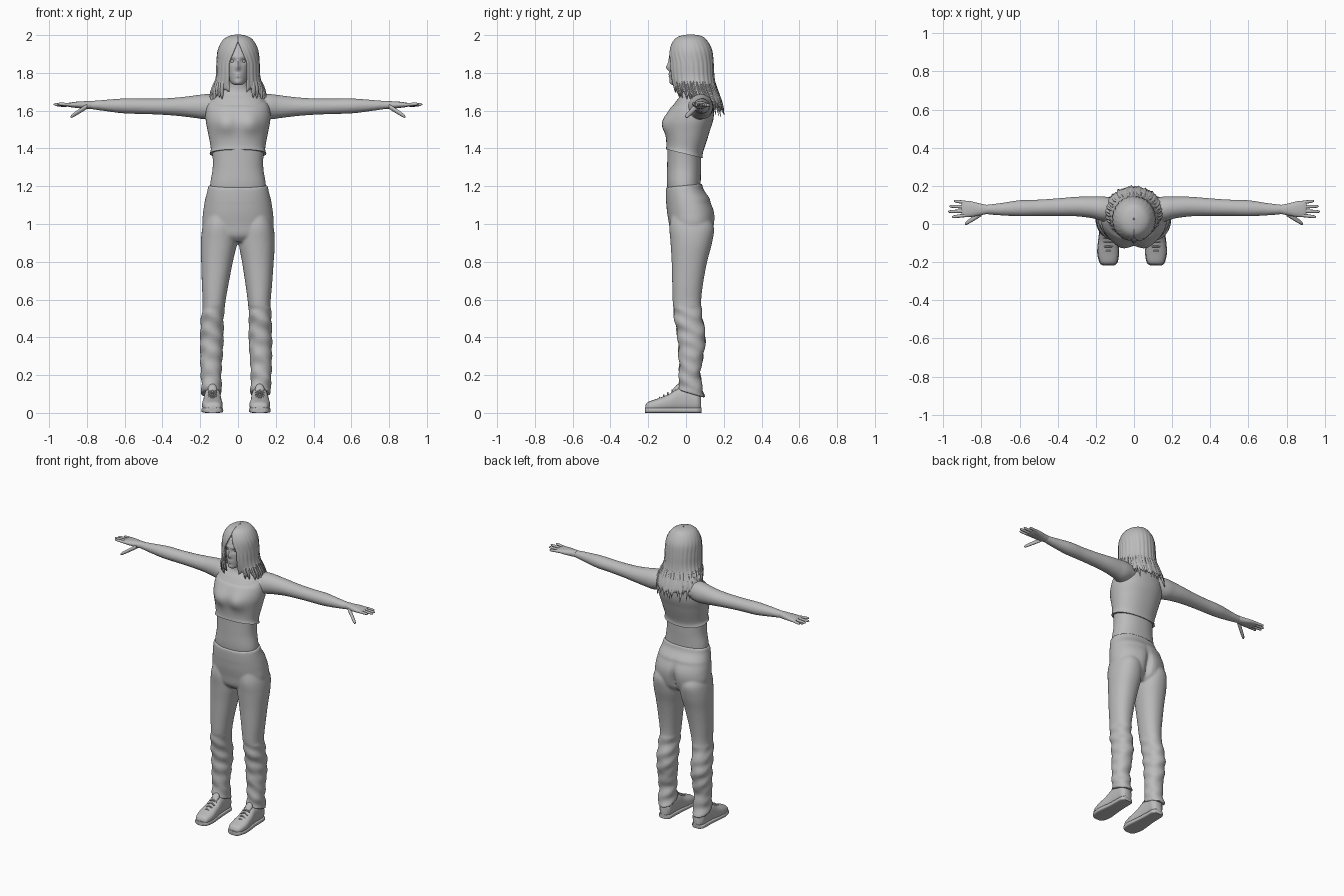
import bpy, bmesh, math, random
from math import exp, sin, cos, pi

random.seed(4)
if "Cube" in bpy.data.objects:
    bpy.data.objects.remove(bpy.data.objects["Cube"])

grey = bpy.data.materials.new("plain grey")
grey.use_nodes = True
grey.diffuse_color = (0.5, 0.5, 0.5, 1)
grey.node_tree.nodes["Principled BSDF"].inputs["Base Color"].default_value = (0.5, 0.5, 0.5, 1)


def smooth_rings(rings, sub=6):
    """Catmull-Rom interpolation between rings of numbers."""
    out = []
    for i in range(len(rings) - 1):
        a, b = rings[max(i - 1, 0)], rings[i]
        c, d = rings[i + 1], rings[min(i + 2, len(rings) - 1)]
        for s in range(sub):
            t = s / sub
            out.append(tuple(q + t / 2 * (r - p + t * (2 * p - 5 * q + 4 * r - s4 + t * (3 * q - p - 3 * r + s4)))
                             for p, q, r, s4 in zip(a, b, c, d)))
    return out + [tuple(rings[-1])]


def sym(rings, grow=0):
    """Centred rings (z, half width, front, back) as full rings."""
    return [(z, -w - grow, w + grow, f - grow, b + grow) for z, w, f, b in rings]


def loft(bm, axis, rings, n=32, e=1.0, sub=6, mirror=False):
    """Skin ellipse sections (position, a0, a1, b0, b1) along an axis."""
    for side in ((1, -1) if mirror else (1,)):
        rows = []
        for t, a0, a1, b0, b1 in smooth_rings(rings, sub):
            row = []
            for k in range(n):
                c, s = cos(2 * pi * k / n), sin(2 * pi * k / n)
                a = (a0 + a1) / 2 + (a1 - a0) / 2 * math.copysign(abs(c) ** e, c)
                b = (b0 + b1) / 2 + (b1 - b0) / 2 * math.copysign(abs(s) ** e, s)
                x, y, z = {"x": (t, a, b), "y": (a, t, b), "z": (a, b, t)}[axis]
                row.append(bm.verts.new((x * side, y, z)))
            rows.append(row)
        for p, q in zip(rows, rows[1:]):
            for k in range(n):
                bm.faces.new((p[k], p[k - 1], q[k - 1], q[k]))
        bm.faces.new(rows[0])
        bm.faces.new(rows[-1])


def finish(name, bm, deform=None, voxel=0, thick=0):
    if deform:
        for v in bm.verts:
            deform(v.co)
    bmesh.ops.recalc_face_normals(bm, faces=bm.faces)
    mesh = bpy.data.meshes.new(name)
    bm.to_mesh(mesh)
    bm.free()
    mesh.materials.append(grey)
    ob = bpy.data.objects.new(name, mesh)
    bpy.context.collection.objects.link(ob)
    bpy.ops.object.select_all(action="DESELECT")
    ob.select_set(True)
    bpy.context.view_layer.objects.active = ob
    bpy.ops.object.shade_smooth_by_angle(angle=math.radians(50))
    if voxel:
        m = ob.modifiers.new("blend", "REMESH")
        m.mode, m.voxel_size, m.use_smooth_shade = "VOXEL", voxel, True
        m = ob.modifiers.new("soften", "SMOOTH")
        m.factor, m.iterations = 0.5, 5
    if thick:
        m = ob.modifiers.new("thickness", "SOLIDIFY")
        m.thickness, m.offset = thick, 0
    return ob


def bump(u, v, ru, rv):
    return exp(-(u / ru) ** 2 - (v / rv) ** 2)


def bust(co):
    if co.y < 0 and abs(co.x) < 0.15:
        co.y -= 0.026 * bump(abs(co.x) - 0.065, co.z - 1.53, 0.055, 0.06)


# Torso and arms, blended into one skin
TORSO = [(1.1, .14, -.08, .08), (1.2, .148, -.1, .078), (1.3, .134, -.1, .08), (1.4, .138, -.098, .085),
         (1.48, .152, -.1, .115), (1.55, .165, -.1, .138), (1.61, .162, -.078, .142), (1.66, .14, -.045, .136),
         (1.69, .1, -.02, .122), (1.72, .062, -.015, .1), (1.77, .052, -.02, .09), (1.83, .05, -.02, .085)]
bm = bmesh.new()
loft(bm, "z", sym(TORSO), n=48, e=.9)
loft(bm, "x", [(.08, .02, .13, 1.58, 1.68), (.16, .015, .145, 1.555, 1.688), (.22, .03, .145, 1.56, 1.682),
               (.3, .04, .143, 1.57, 1.672), (.4, .042, .135, 1.578, 1.665), (.5, .042, .128, 1.582, 1.664),
               (.6, .04, .125, 1.585, 1.665), (.7, .045, .11, 1.597, 1.658), (.79, .052, .1, 1.61, 1.65)], mirror=True)
finish("body_skin", bm, bust, voxel=.007)

# Hands: palm, four fingers and a thumb
bm = bmesh.new()
loft(bm, "x", [(.77, .053, .1, 1.61, 1.652), (.81, .045, .108, 1.61, 1.65), (.85, .038, .118, 1.614, 1.648),
               (.89, .036, .122, 1.619, 1.643), (.905, .042, .118, 1.624, 1.638)], n=20, e=.85, mirror=True)


def digit(start, end, r):
    rings = []
    for t, k in ((0, 1), (.4, .95), (.75, .85), (.93, .65), (1, .15)):
        x, y, z = (p + (q - p) * t for p, q in zip(start, end))
        rings.append((x, y - r * k, y + r * k, z - r * k, z + r * k))
    loft(bm, "x", rings, n=10, sub=2, mirror=True)


for i, tip in enumerate((.955, .976, .97, .945)):
    y = .046 + .022 * i
    digit((.88, y, 1.631), (tip, y + .006 * (i - 1.5), 1.636 - .003 * i), .0095)
digit((.8, .055, 1.622), (.887, .0, 1.567), .014)
finish("hands", bm)

# Sleeveless crop top with a slanted hem and scooped neck
bm = bmesh.new()
rings = [(1.37, .144, -.1, .083)] + [r for r in TORSO if 1.39 < r[0] < 1.7]
loft(bm, "z", sym(rings, .006), n=48, e=.9)


def top_shape(co):
    bust(co)
    co.z -= .24 * co.y * max(0, min(1, (1.5 - co.z) * 8))
    co.z += .25 * (co.y - .06) * max(0, min(1, (co.z - 1.62) * 15))


finish("crop_top", bm, top_shape)


# Trousers: hips and both legs blended together
def lean(co):
    co.x -= .01 * max(0, min(1, (.95 - co.z) * 2))


def trouser_shape(co):
    if co.y > .03:
        co.y -= .035 * bump(co.x, co.z - .98, .022, .09)
    if co.z > 1.12:
        co.z += .1 * co.y
    if co.z < .2:
        co.z -= .3 * (co.y - .03) * min(1, (.2 - co.z) * 10)
    if co.z < .56:
        co.y += .004 * sin(co.z * 65 + co.x * 30)
        co.x += .003 * sin(co.z * 85 + co.y * 40)
    lean(co)


bm = bmesh.new()
loft(bm, "z", sym([(.905, .09, -.05, .1), (.94, .165, -.08, .135), (1, .188, -.09, .152), (1.06, .185, -.1, .152),
                   (1.12, .176, -.105, .128), (1.17, .164, -.107, .095), (1.205, .157, -.106, .085)]), n=48, e=.9)
loft(bm, "z", [(.1, .075, .186, -.042, .1), (.15, .077, .184, -.04, .085), (.22, .077, .188, -.036, .077),
               (.32, .07, .19, -.04, .095), (.41, .066, .19, -.046, .103), (.5, .067, .187, -.062, .088),
               (.58, .06, .18, -.07, .08), (.68, .045, .186, -.073, .09), (.8, .024, .192, -.076, .112),
               (.9, .005, .196, -.082, .138), (.98, .01, .189, -.088, .148), (1.04, .02, .17, -.08, .12)],
     e=.92, mirror=True)
finish("trousers", bm, trouser_shape, voxel=.007)

# Shoes: upper, sole, tongue and laces
UPPER = [(-.215, .1, .15, .012, .04), (-.2, .08, .168, .005, .058), (-.15, .071, .18, .005, .076),
         (-.09, .076, .176, .005, .1), (-.04, .08, .17, .005, .132), (.02, .083, .168, .005, .135),
         (.06, .084, .166, .005, .122), (.08, .1, .15, .012, .095)]
bm = bmesh.new()
loft(bm, "y", UPPER, n=28, e=.8, mirror=True)
loft(bm, "y", [(-.075, .108, .142, .09, .118), (-.05, .1, .15, .1, .148), (-.035, .105, .145, .11, .155)],
     n=16, mirror=True)
finish("shoe_uppers", bm, lean)
bm = bmesh.new()
loft(bm, "y", [(y * 1.015, a - .003, b + .003, 0, .028) for y, a, b, *_ in UPPER], n=28, e=.45, mirror=True)
finish("shoe_soles", bm, lean)
bm = bmesh.new()
for i in range(5):
    y, z = -.14 + .022 * i, .077 + .0125 * i
    loft(bm, "x", [(.1, y - .004, y + .004, z - .012, z - .004), (.125, y - .004, y + .004, z, z + .009),
                   (.15, y - .004, y + .004, z - .012, z - .004)], n=8, sub=4, mirror=True)
finish("shoe_laces", bm, lean)


# Head with a sculpted face
def face(co):
    if co.y > -.02:
        return
    x, z = abs(co.x), co.z
    co.y -= .014 * bump(x, z - 1.828, .011, .014) + .007 * bump(x, z - 1.85, .009, .025)
    co.y += .01 * bump(x - .03, z - 1.862, .018, .012)
    co.y -= .004 * bump(x - .025, z - 1.885, .03, .009)
    co.y -= .005 * (bump(x, z - 1.793, .02, .005) + bump(x, z - 1.78, .017, .005))
    co.y -= .004 * bump(x, z - 1.75, .018, .012)


bm = bmesh.new()
loft(bm, "z", sym([(1.736, .016, -.072, -.035), (1.747, .036, -.083, .02), (1.78, .055, -.087, .075),
                   (1.84, .07, -.089, .112), (1.9, .077, -.085, .12), (1.95, .064, -.06, .1),
                   (1.982, .025, -.02, .055)]), n=72, sub=10)
finish("head", bm, face)
bm = bmesh.new()
for side in (-1, 1):
    ball = bmesh.ops.create_uvsphere(bm, u_segments=16, v_segments=10, radius=.012)["verts"]
    bmesh.ops.translate(bm, verts=ball, vec=(.028 * side, -.064, 1.862))
finish("eyes", bm)

# Hair: a parted shell with strand relief, open over the face
HAIR = smooth_rings([(2, .004, .02, .03), (1.992, .045, -.03, .08), (1.97, .078, -.062, .108), (1.92, .103, -.084, .134),
                     (1.85, .11, -.089, .142), (1.78, .113, -.084, .146), (1.72, .13, -.068, .157),
                     (1.66, .145, -.05, .182), (1.55, .145, -.02, .208)])


def hair_at(z):
    for p, q in zip(HAIR, HAIR[1:]):
        if z >= q[0]:
            t = min(1, max(0, (p[0] - z) / (p[0] - q[0] + 1e-9)))
            return [a + (b - a) * t for a, b in zip(p, q)][1:]
    return HAIR[-1][1:]


def hair_point(u, z):
    w, front, back = hair_at(z)
    gap = math.asin(min(.9, min(.046, max(0, 1.965 - z) * .42) / w))
    a = -pi / 2 + gap + u * (2 * pi - 2 * gap)
    k = 1 + .014 * sin(u * 150) * min(1, (2 - z) * 6)
    return w * cos(a) * k, (front + back) / 2 + (back - front) / 2 * sin(a) * k, z


COLS, ROWS = 120, 32
bm = bmesh.new()
grid = []
for c in range(COLS + 1):
    u = c / COLS
    tip = 1.655 + .045 * cos(2 * pi * u) + .022 * abs(sin(u * 47)) - random.uniform(0, .015)
    grid.append([bm.verts.new(hair_point(u, 2 - (2 - tip) * (r / ROWS) ** 1.7)) for r in range(ROWS + 1)])
for p, q in zip(grid, grid[1:]):
    for r in range(ROWS):
        bm.faces.new((p[r], p[r + 1], q[r + 1], q[r]))
finish("hair", bm, thick=.008)

# Loose tapered locks along the lower edge of the hair
bm = bmesh.new()
for i in range(34):
    u = .06 + .88 * i / 33
    tip = 1.625 + .05 * cos(2 * pi * u) + random.uniform(-.02, .02)
    drift = random.uniform(-.015, .015)
    rings = []
    for t, r in ((0, .004), (.3, .011), (.7, .009), (1, .001)):
        x, y, z = hair_point(u + drift * t, 1.76 + (tip - 1.76) * t)
        rings.append((z, x - r, x + r, y - r * .7, y + r * .7))
    loft(bm, "z", rings, n=8, sub=3)
finish("hair_locks", bm)
